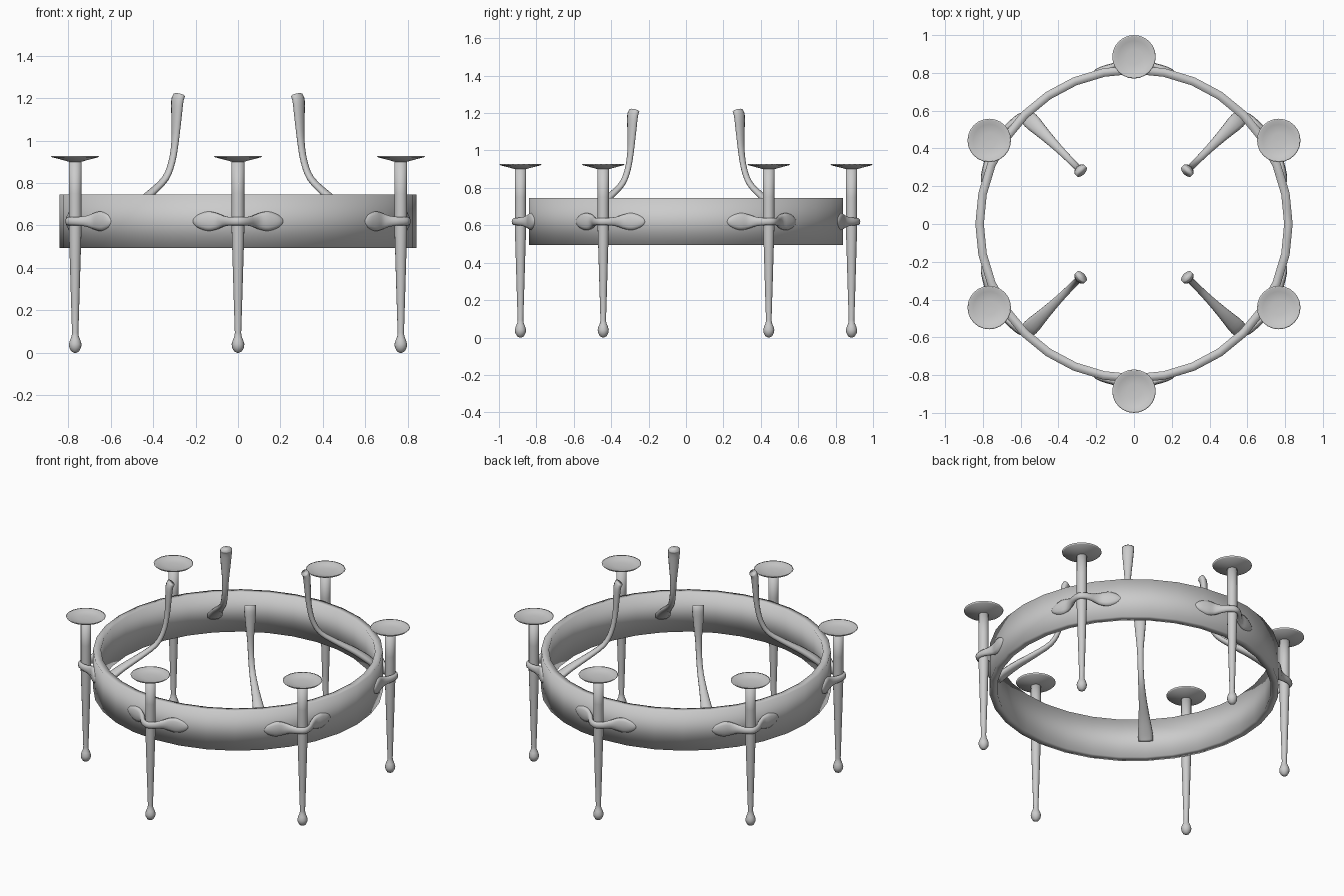
import bpy, bmesh
from math import pi, cos, sin, radians
from mathutils import Vector

cube = bpy.data.objects.get("Cube")
if cube:
    bpy.data.objects.remove(cube, do_unlink=True)

metal = bpy.data.materials.new("grey_metal")
metal.use_nodes = True
GREY = (0.6, 0.6, 0.6, 1.0)
metal.diffuse_color = GREY
metal.node_tree.nodes["Principled BSDF"].inputs["Base Color"].default_value = GREY


def make_mesh(bm, name):
    bmesh.ops.recalc_face_normals(bm, faces=bm.faces)
    for f in bm.faces:
        f.smooth = True
    me = bpy.data.meshes.new(name)
    bm.to_mesh(me)
    bm.free()
    me.materials.append(metal)
    return me


def place(me, name, angle=0):
    ob = bpy.data.objects.new(name, me)
    ob.rotation_euler.z = radians(angle)
    bpy.context.collection.objects.link(ob)
    return ob


def skin(bm, loops, closed=False):
    """Bridge consecutive vertex loops with quads."""
    n = len(loops[0])
    pairs = list(zip(loops, loops[1:]))
    if closed:
        pairs.append((loops[-1], loops[0]))
    for a, b in pairs:
        for i in range(n):
            j = (i + 1) % n
            bm.faces.new((a[i], a[j], b[j], b[i]))


def lathe(name, profile, sides, centre_x=0, closed=False):
    """Turn a (radius, z) profile around a vertical axis."""
    bm = bmesh.new()
    loops = [[bm.verts.new((centre_x + r * cos(2 * pi * i / sides),
                            r * sin(2 * pi * i / sides), z))
              for i in range(sides)] for r, z in profile]
    skin(bm, loops, closed)
    if not closed:
        bm.faces.new(loops[0])
        bm.faces.new(loops[-1])
    return make_mesh(bm, name)


def smooth_keys(keys, steps=3):
    """Catmull-Rom resampling of (u, v, half_width, half_thickness) keys."""
    k = [Vector(p) for p in keys]
    k = [2 * k[0] - k[1]] + k + [2 * k[-1] - k[-2]]
    out = []
    for a, b, c, d in zip(k, k[1:], k[2:], k[3:]):
        for s in range(steps):
            t = s / steps
            out.append(0.5 * (2 * b + (c - a) * t + (2 * a - 5 * b + 4 * c - d) * t**2
                              + (3 * b - a - 3 * c + d) * t**3))
    return out + [k[-2]]


def sweep(name, keys, to_world, sides=10):
    """Sweep an elliptical section along a planar path."""
    pts = smooth_keys(keys)
    bm = bmesh.new()
    loops = []
    for i, p in enumerate(pts):
        before, after = pts[max(i - 1, 0)], pts[min(i + 1, len(pts) - 1)]
        along = Vector((after[0] - before[0], after[1] - before[1])).normalized()
        loop = []
        for s in range(sides):
            a = 2 * pi * s / sides
            off = p[3] * cos(a)
            loop.append(bm.verts.new(to_world(p[0] - along.y * off,
                                              p[1] + along.x * off, p[2] * sin(a))))
        loops.append(loop)
    skin(bm, loops)
    bm.faces.new(loops[0])
    bm.faces.new(loops[-1])
    return make_mesh(bm, name)


# Broad flat band
band = lathe("ring_band", [(0.795, 0.495), (0.84, 0.495), (0.84, 0.745), (0.795, 0.745)],
             32, closed=True)
place(band, "ring_band")

# Tapered torch with a ball foot and a shallow drip dish
TORCH_R = 0.885
torch_profile = [(0.004, 0.0), (0.018, 0.007), (0.028, 0.025), (0.03, 0.042), (0.024, 0.062),
                 (0.017, 0.078), (0.015, 0.095), (0.02, 0.25), (0.026, 0.45), (0.03, 0.58),
                 (0.03, 0.75), (0.03, 0.9)]
dish_profile = [(0.03, 0.9), (0.05, 0.906), (0.108, 0.921), (0.115, 0.928), (0.108, 0.928),
                (0.085, 0.917), (0.04, 0.912), (0.002, 0.911)]
torch = lathe("torch_stem", torch_profile, 16, TORCH_R)
dish = lathe("torch_dish", dish_profile, 24, TORCH_R)

# Leaf-ended strap that wraps the torch and lies on the band
half = [(0.07, 0.864, 0.027, 0.016), (0.1, 0.84, 0.04, 0.016), (0.14, 0.826, 0.048, 0.018),
        (0.18, 0.815, 0.036, 0.015), (0.205, 0.806, 0.018, 0.01), (0.212, 0.803, 0.004, 0.004)]
strap_keys = ([(-t, r, w, h) for t, r, w, h in reversed(half)]
              + [(-0.04, 0.898, 0.021, 0.014), (0, 0.918, 0.02, 0.014), (0.04, 0.898, 0.021, 0.014)]
              + half)
strap = sweep("torch_strap", strap_keys, lambda t, r, w: (r, t, 0.62 + w))

for i in range(6):
    angle = 30 + 60 * i
    place(torch, f"torch_stem_{i + 1}", angle)
    place(dish, f"torch_dish_{i + 1}", angle)
    place(strap, f"torch_strap_{i + 1}", angle)

# Curved hanging arms, flared at both ends
arm_keys = [(0.392, 1.212, 0.036, 0.022), (0.404, 1.185, 0.036, 0.022),
            (0.41, 1.1, 0.029, 0.019), (0.418, 1.0, 0.02, 0.016),
            (0.44, 0.9, 0.018, 0.015), (0.485, 0.82, 0.019, 0.015),
            (0.58, 0.752, 0.024, 0.017), (0.68, 0.69, 0.034, 0.02),
            (0.76, 0.63, 0.045, 0.022), (0.79, 0.6, 0.043, 0.02)]
arm = sweep("hanging_arm", arm_keys, lambda r, z, w: (r, w, z))
for i in range(4):
    place(arm, f"hanging_arm_{i + 1}", 45 + 90 * i)
